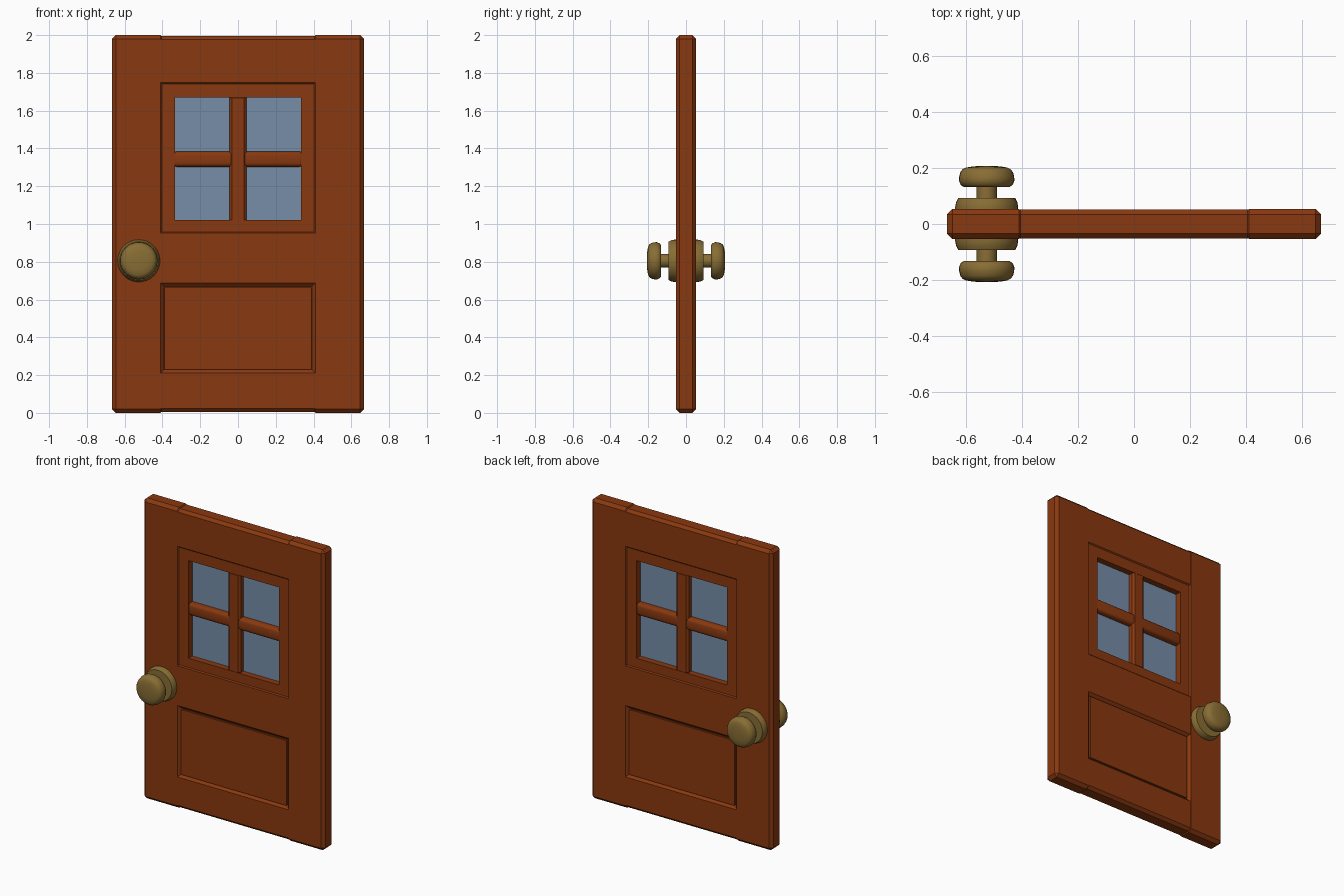
import bpy
import bmesh
import math

if "Cube" in bpy.data.objects:
    bpy.data.objects.remove(bpy.data.objects["Cube"])


def material(name, rgb):
    m = bpy.data.materials.new(name)
    m.diffuse_color = (*rgb, 1)
    m.use_nodes = True
    m.node_tree.nodes["Principled BSDF"].inputs["Base Color"].default_value = m.diffuse_color
    return m


WOOD = material("red_brown_wood", (0.25, 0.040, 0.005))
GLASS = material("blue_grey_glass", (0.18, 0.27, 0.39))
BRASS = material("old_brass", (0.25, 0.155, 0.035))


def finish(name, bm, mat, smooth=None):
    mesh = bpy.data.meshes.new(name)
    bmesh.ops.recalc_face_normals(bm, faces=bm.faces)
    bm.to_mesh(mesh)
    bm.free()
    mesh.materials.append(mat)
    ob = bpy.data.objects.new(name, mesh)
    bpy.context.collection.objects.link(ob)
    if smooth:
        bpy.ops.object.select_all(action='DESELECT')
        ob.select_set(True)
        bpy.context.view_layer.objects.active = ob
        bpy.ops.object.shade_smooth_by_angle(angle=math.radians(smooth))
    return ob


def board(name, x0, x1, z0, z1, half_depth, mat=WOOD, bevel=0.0, segments=1):
    """Box centred on y = 0, with optional bevelled edges."""
    bm = bmesh.new()
    bmesh.ops.create_cube(bm, size=1)
    for v in bm.verts:
        v.co.x = x0 if v.co.x < 0 else x1
        v.co.y = math.copysign(half_depth, v.co.y)
        v.co.z = z0 if v.co.z < 0 else z1
    if bevel:
        bmesh.ops.bevel(bm, geom=bm.edges[:], offset=bevel, segments=segments,
                        profile=0.5, affect='EDGES')
    return finish(name, bm, mat, 50 if segments > 1 else None)


# Stiles down both sides
board("left_stile", -0.667, -0.39, 0, 2, 0.0535, bevel=0.02)
board("right_stile", 0.39, 0.667, 0, 2, 0.0535, bevel=0.02)

# Rails, let into the stiles
for name, z0, z1 in (("bottom_rail", 0.006, 0.23),
                     ("middle_rail", 0.67, 0.97),
                     ("top_rail", 1.73, 1.994)):
    board(name, -0.44, 0.44, z0, z1, 0.0525, bevel=0.018)

# Lower panel
board("lower_panel", -0.388, 0.388, 0.231, 0.664, 0.045)
board("panel_core", -0.42, 0.42, 0.20, 0.70, 0.034)

# Window frame
for side, name in ((-1, "left"), (1, "right")):
    a, b = sorted((side * 0.333, side * 0.42))
    board(f"{name}_window_jamb", a, b, 0.95, 1.75, 0.046)
board("window_sill", -0.34, 0.34, 0.94, 1.02, 0.0458)
board("window_head", -0.34, 0.34, 1.67, 1.76, 0.0458)

# Glazing and its crossed bars
board("window_glass", -0.35, 0.35, 1.0, 1.69, 0.005, mat=GLASS)
board("vertical_bar", -0.045, 0.045, 1.01, 1.68, 0.047, bevel=0.012)
board("horizontal_bar", -0.345, 0.345, 1.303, 1.384, 0.044, bevel=0.02,
      segments=3)

# Door handle: (radius, distance from door centre), turned about y
PROFILE = [(0.112, 0.04), (0.112, 0.062), (0.109, 0.078), (0.102, 0.092),
           (0.036, 0.092), (0.036, 0.132), (0.082, 0.132), (0.092, 0.139),
           (0.099, 0.154), (0.098, 0.168), (0.094, 0.184), (0.086, 0.195),
           (0.074, 0.201), (0.05, 0.205), (0.025, 0.207)]
SIDES = 32
for side, name in ((-1, "front_knob"), (1, "back_knob")):
    bm = bmesh.new()
    rings = []
    for r, d in PROFILE:
        rings.append([bm.verts.new((-0.525 + r * math.cos(t), side * d,
                                    0.805 + r * math.sin(t)))
                      for t in (2 * math.pi * i / SIDES for i in range(SIDES))])
    for low, high in zip(rings, rings[1:]):
        for i in range(SIDES):
            j = (i + 1) % SIDES
            bm.faces.new((low[i], low[j], high[j], high[i]))
    bm.faces.new(rings[0])
    bm.faces.new(rings[-1])
    finish(name, bm, BRASS, 40)
